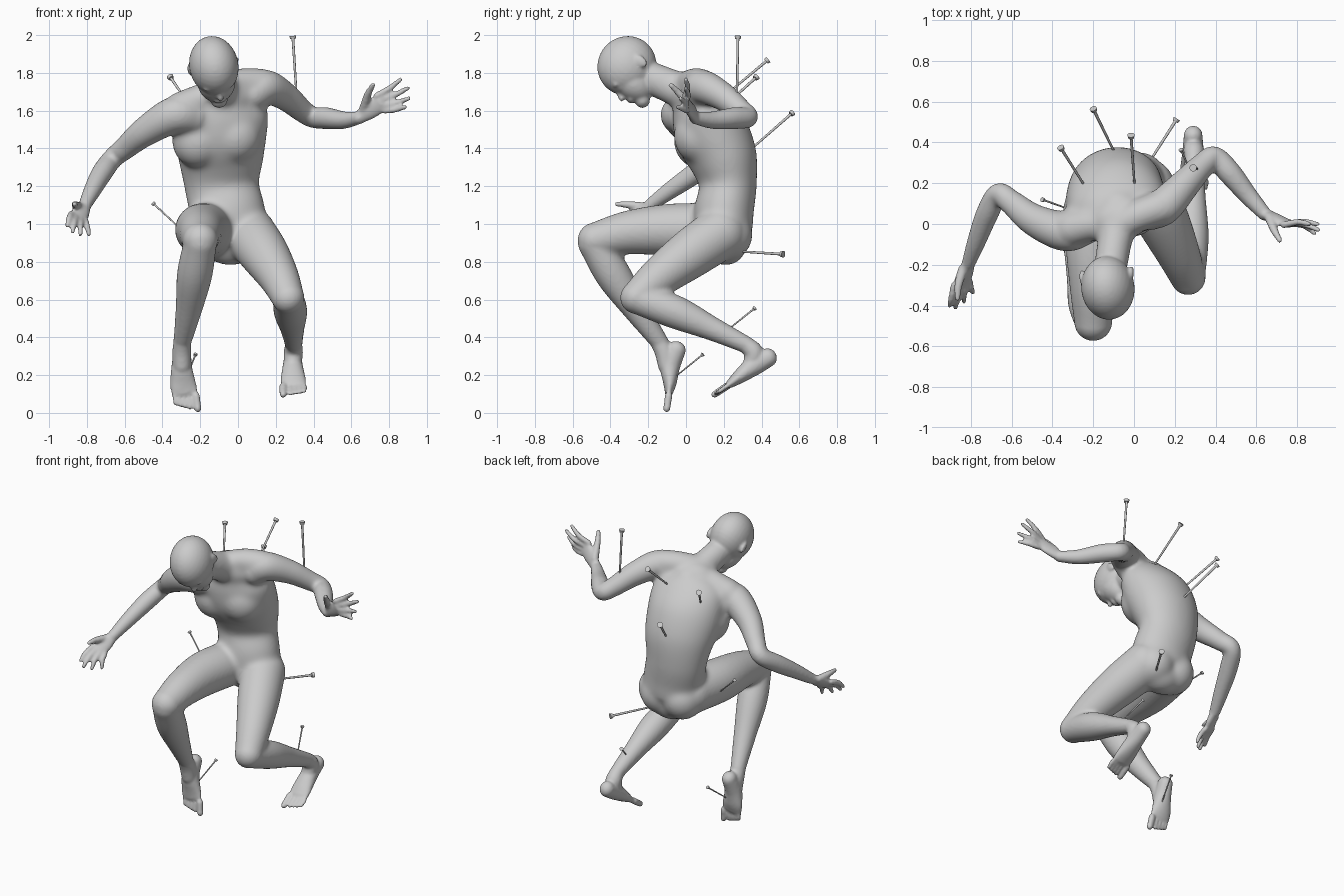
import bpy, bmesh
from math import cos, sin, pi
from mathutils import Vector, Matrix

V = Vector
bm = bmesh.new()


def frame(t, side):
    t = t.normalized()
    a = (side - t * side.dot(t)).normalized()
    return a, t.cross(a), t


def skin(rings):
    """Closed surface through rings of points."""
    rings = [[bm.verts.new(p) for p in r] for r in rings]
    n = len(rings[0])
    for r, s in zip(rings, rings[1:]):
        for k in range(n):
            bm.faces.new((r[k], r[(k + 1) % n], s[(k + 1) % n], s[k]))
    bm.faces.new(rings[0][::-1])
    bm.faces.new(rings[-1])


def ring(c, a, b, n):
    return [c + a * cos(2 * pi * k / n) + b * sin(2 * pi * k / n) for k in range(n)]


def ellipsoid(c, a, b, t, radii, n=32):
    lat = [-pi / 2 + .06 + (pi - .12) * i / 16 for i in range(17)]
    skin([ring(c + t * radii[2] * sin(q), a * radii[0] * cos(q), b * radii[1] * cos(q), n) for q in lat])


def ball(c, rx, ry, rz):
    ellipsoid(V(c), V((1, 0, 0)), V((0, 1, 0)), V((0, 0, 1)), (rx, ry, rz))


def limb(pts, side=(1, 0, 0), n=36, sub=7):
    """Smooth tube through (x, y, z, radius_a[, radius_b]) with rounded ends."""
    side = V(side)
    P = [V(tuple(p) if len(p) == 5 else tuple(p) + (p[3],)) for p in pts]
    P = [P[0] * 2 - P[1]] + P + [P[-1] * 2 - P[-2]]
    path = []
    for i in range(1, len(P) - 2):
        p0, p1, p2, p3 = P[i - 1:i + 3]
        for k in range(sub):
            t = k / sub
            path.append((p1 * 2 + (p2 - p0) * t + (p0 * 2 - p1 * 5 + p2 * 4 - p3) * t * t
                         + (p1 * 3 - p0 - p2 * 3 + p3) * t ** 3) * 0.5)
    path.append(P[-2])
    rings = []
    for i, p in enumerate(path):
        d = path[min(i + 1, len(path) - 1)] - path[max(i - 1, 0)]
        a, b, t = frame(V(d[:3]), side)
        c = V(p[:3])
        rings.append(ring(c, a * p[3], b * p[4], n))
        if i in (0, len(path) - 1):
            ellipsoid(c, a, b, t, (p[3], p[4], min(p[3], p[4])), n)
    skin(rings)


def hand(wrist, knuckle, across, tips, thumb, bulge):
    """Palm, four fingers (index first) and thumb."""
    w, k, a, o = V(wrist), V(knuckle), V(across), V(bulge)
    limb([(*w, .034, .027), (*w.lerp(k, .5), .047, .024), (*k, .05, .019)], a)
    for i, tip in enumerate(tips):
        root = k + a * (1 - i * 2 / 3) * .95
        mid = root.lerp(V(tip), .5) + o
        limb([(*root, .0175), (*mid, .0165), (*tip, .0125)], (.3, .2, .9), 12, 3)
    base = w.lerp(k, .3) + a * .5
    limb([(*base, .025), (*(base.lerp(V(thumb), .55) + a * .2), .02), (*thumb, .014)], (.3, .9, .2), 12, 3)


def foot(pts, ball_c, inner, forward):
    """Foot body plus five toes, the big toe on the inner side."""
    limb(pts)
    c, s, f = V(ball_c), V(inner), V(forward)
    for i in range(5):
        root = c + s * ((1, .36, -.08, -.5, -.9)[i])
        r = .021 if i == 0 else .0135
        limb([(*root, r), (*(root + f * (.6 - .06 * i)), r * .95), (*(root + f * (1 - .1 * i)), r * .9)], (1, 0, 0), 12, 3)


def fused(name, voxel, rounds):
    """Turn the shapes gathered so far into one softened skin object."""
    bmesh.ops.recalc_face_normals(bm, faces=bm.faces[:])
    me = bpy.data.meshes.new(name)
    bm.to_mesh(me)
    bm.clear()
    ob = bpy.data.objects.new(name, me)
    bpy.context.collection.objects.link(ob)
    rm = ob.modifiers.new("fuse", 'REMESH')
    rm.mode = 'VOXEL'
    rm.voxel_size = voxel
    rm.use_smooth_shade = True
    sm = ob.modifiers.new("soften", 'SMOOTH')
    sm.factor = .5
    sm.iterations = rounds
    return ob


# Arms, thighs and shins
def limbs():
    limb([(.08, .06, 1.69, .09), (.15, .09, 1.725, .09), (.25, .195, 1.675, .074), (.34, .29, 1.6, .06),
          (.395, .325, 1.565, .055), (.47, .25, 1.56, .057), (.56, .14, 1.55, .046), (.64, .05, 1.562, .034)], (0, 0, 1))
    limb([(-.24, .0, 1.57, .10), (-.34, -.035, 1.575, .098), (-.49, .02, 1.49, .078), (-.6, .105, 1.40, .06),
          (-.665, .145, 1.345, .054), (-.72, .05, 1.27, .055), (-.77, -.08, 1.18, .046), (-.81, -.19, 1.10, .034)],
         (0, 0, 1))
    limb([(-.15, .16, .97, .14), (-.195, -.08, .97, .137), (-.2, -.3, .955, .116), (-.2, -.48, .915, .093)])
    limb([(-.2, -.485, .9, .087), (-.23, -.385, .73, .093), (-.26, -.265, .55, .07), (-.295, -.14, .375, .047)])
    limb([(.06, .18, .95, .14), (.14, .02, .84, .13), (.215, -.14, .72, .107), (.265, -.262, .61, .086)])
    limb([(.268, -.258, .605, .081), (.278, -.06, .535, .088), (.288, .14, .445, .063), (.295, .32, .36, .045)])


limbs()

# Torso, neck and shoulders
limb([(-.04, .21, .89, .14, .11), (-.04, .2, .95, .195, .15), (-.055, .2, 1.06, .20, .158),
      (-.085, .222, 1.2, .198, .152), (-.09, .195, 1.35, .227, .182), (-.09, .13, 1.49, .245, .194),
      (-.075, .07, 1.61, .235, .155), (-.065, .03, 1.68, .16, .11)], (1, .08, .13), 40)
limb([(-.07, .07, 1.66, .12, .11), (-.09, -.06, 1.72, .088, .094), (-.11, -.18, 1.77, .083, .088),
      (-.12, -.25, 1.80, .08, .08)])
limb([(-.09, -.02, 1.73, .07), (.02, .04, 1.745, .08), (.13, .08, 1.74, .084)], (0, 1, 0))
limb([(-.08, 0, 1.71, .07), (-.19, .0, 1.665, .08), (-.3, -.02, 1.61, .092)], (0, 1, 0))
for c in ((-.21, .065, 1.44), (-.015, .065, 1.465)):
    ball(c, .14, .13, .145)
for c in ((-.13, .215, .94), (.03, .215, .94)):
    ball(c, .13, .138, .135)

# Soften the big masses, then keep them as the base for the finer parts
core = fused("core", .012, 24)
soft = bpy.data.meshes.new_from_object(core.evaluated_get(bpy.context.evaluated_depsgraph_get()))
bpy.data.objects.remove(core)
bm.from_mesh(soft)
limbs()

# Head: skull, face, jaw, nose, mouth, eyes, brows and ears
F = V((.2, -.6, -.77)).normalized()
U = V((-.05, -.78, .6))
U = (U - F * U.dot(F)).normalized()
R = U.cross(F)
C = V((-.128, -.313, 1.838))


def hp(r, f, u):
    return C + R * r + F * f + U * u


ellipsoid(C, R, F, U, (.13, .161, .154))
ellipsoid(hp(0, .055, -.075), R, F, U, (.1, .092, .125))
limb([(*hp(0, .035, -.05), .106, .1), (*hp(0, .055, -.115), .088, .085), (*hp(0, .098, -.178), .045, .04)], R)
limb([(*hp(0, .13, -.03), .012), (*hp(0, .148, -.06), .013), (*hp(0, .158, -.085), .017)], R, 12)
ellipsoid(hp(0, .134, -.128), R, F, U, (.036, .018, .018))
for s in (-1, 1):
    ellipsoid(hp(s * .043, .122, -.05), R, F, U, (.026, .018, .014))
    ellipsoid(hp(s * .045, .132, -.018), R, F, U, (.038, .016, .014))
    ellipsoid(hp(s * .124, -.04, -.05), (R + F * s * -.4).normalized(), F, U, (.013, .026, .04))

# Hands
hand((.64, .05, 1.562), (.755, .0, 1.64), (-.022, -.005, .042),
     [(.86, .0, 1.765), (.9, .0, 1.72), (.905, -.03, 1.665), (.885, -.045, 1.62)], (.715, -.08, 1.735), (.005, .012, -.004))
hand((-.81, -.19, 1.10), (-.845, -.29, 1.035), (-.04, -.012, .02),
     [(-.905, -.4, .99), (-.875, -.41, .96), (-.835, -.38, .945), (-.79, -.335, .945)], (-.865, -.365, 1.105), (0, -.01, .008))

# Feet and ankles
foot([(-.292, -.05, .335, .045, .05), (-.298, -.083, .25, .054, .053), (-.292, -.085, .16, .068, .036),
      (-.283, -.09, .11, .07, .022)], (-.282, -.092, .09), (.06, 0, 0), (.01, -.01, -.07))
limb([(-.295, -.145, .38, .046), (-.298, -.115, .32, .05), (-.297, -.1, .25, .048)])
foot([(.29, .435, .293, .046, .05), (.29, .36, .25, .053, .053), (.292, .28, .19, .065, .037),
      (.295, .235, .155, .068, .023)], (.299, .217, .142), (-.06, 0, 0), (0, -.066, -.045))
limb([(.295, .32, .36, .045), (.293, .36, .318, .051), (.29, .35, .265, .047)])

fused("body", .0085, 6)
bm.free()

# Nails: (head position, entry point, head radius)
nails = [((.29, .275, 1.995), (.31, .27, 1.68), .018), ((-.015, .435, 1.87), (0, .23, 1.7), .018),
         ((-.36, .375, 1.78), (-.25, .2, 1.62), .018), ((-.2, .565, 1.59), (-.1, .36, 1.41), .018),
         ((.21, .515, .84), (.06, .28, .855), .018), ((.23, .365, .555), (.285, .24, .455), .012),
         ((-.225, .09, .31), (-.265, -.04, .205), .011), ((-.45, .12, 1.11), (-.31, .07, .98), .012)]
for head, tip, r in nails:
    h, t = V(head), V(tip)
    d = (h - t).normalized()
    t -= d * .04
    rot = d.to_track_quat('Z', 'Y').to_matrix().to_4x4()
    nb = bmesh.new()
    for c, r1, r2, depth in (((h + t) / 2, r * .3, r * .42, (h - t).length), (h - d * r * .4, r * .8, r, r * .9)):
        bmesh.ops.create_cone(nb, cap_ends=True, segments=16, radius1=r1, radius2=r2, depth=depth,
                              matrix=Matrix.Translation(c) @ rot)
    me = bpy.data.meshes.new("nail")
    nb.to_mesh(me)
    nb.free()
    ob = bpy.data.objects.new("nail", me)
    bpy.context.collection.objects.link(ob)
    bpy.ops.object.select_all(action='DESELECT')
    ob.select_set(True)
    bpy.context.view_layer.objects.active = ob
    bpy.ops.object.shade_smooth_by_angle()
